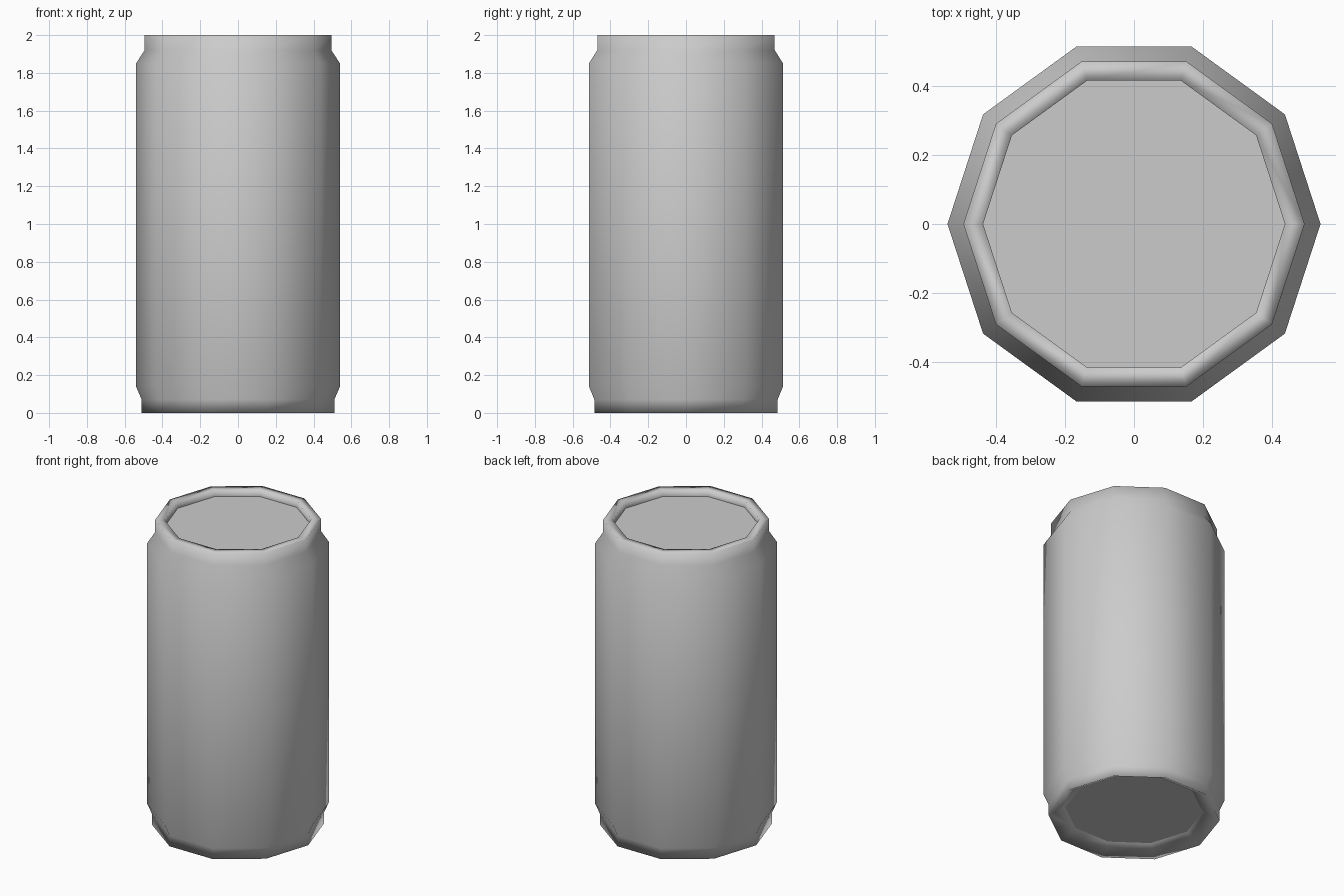
import bpy, bmesh, math

if "Cube" in bpy.data.objects:
    bpy.data.objects.remove(bpy.data.objects["Cube"])

SIDES = 10


def ring(bm, r, z):
    return [bm.verts.new((r * math.cos(2 * math.pi * i / SIDES),
                          r * math.sin(2 * math.pi * i / SIDES), z))
            for i in range(SIDES)]


def make_object(name, bm):
    bmesh.ops.recalc_face_normals(bm, faces=bm.faces[:])
    mesh = bpy.data.meshes.new(name)
    bm.to_mesh(mesh)
    bm.free()
    obj = bpy.data.objects.new(name, mesh)
    bpy.context.collection.objects.link(obj)
    return obj


# Can: radius/height profile from the recessed base, up the wall, to the lid
profile = [(0.41, 0.055), (0.51, 0.0), (0.51, 0.07), (0.54, 0.14),
           (0.54, 1.85), (0.494, 1.92), (0.494, 2.0), (0.437, 2.0),
           (0.437, 1.957)]
bm = bmesh.new()
rings = [ring(bm, r, z) for r, z in profile]
for a, b in zip(rings, rings[1:]):
    for i in range(SIDES):
        j = (i + 1) % SIDES
        bm.faces.new((a[i], a[j], b[j], b[i])).smooth = True

# Flat base and lid with crisp borders
for loop in (rings[0], rings[-1]):
    cap = bm.faces.new(loop)
    for edge in cap.edges:
        edge.smooth = False
make_object("drink_can", bm)
